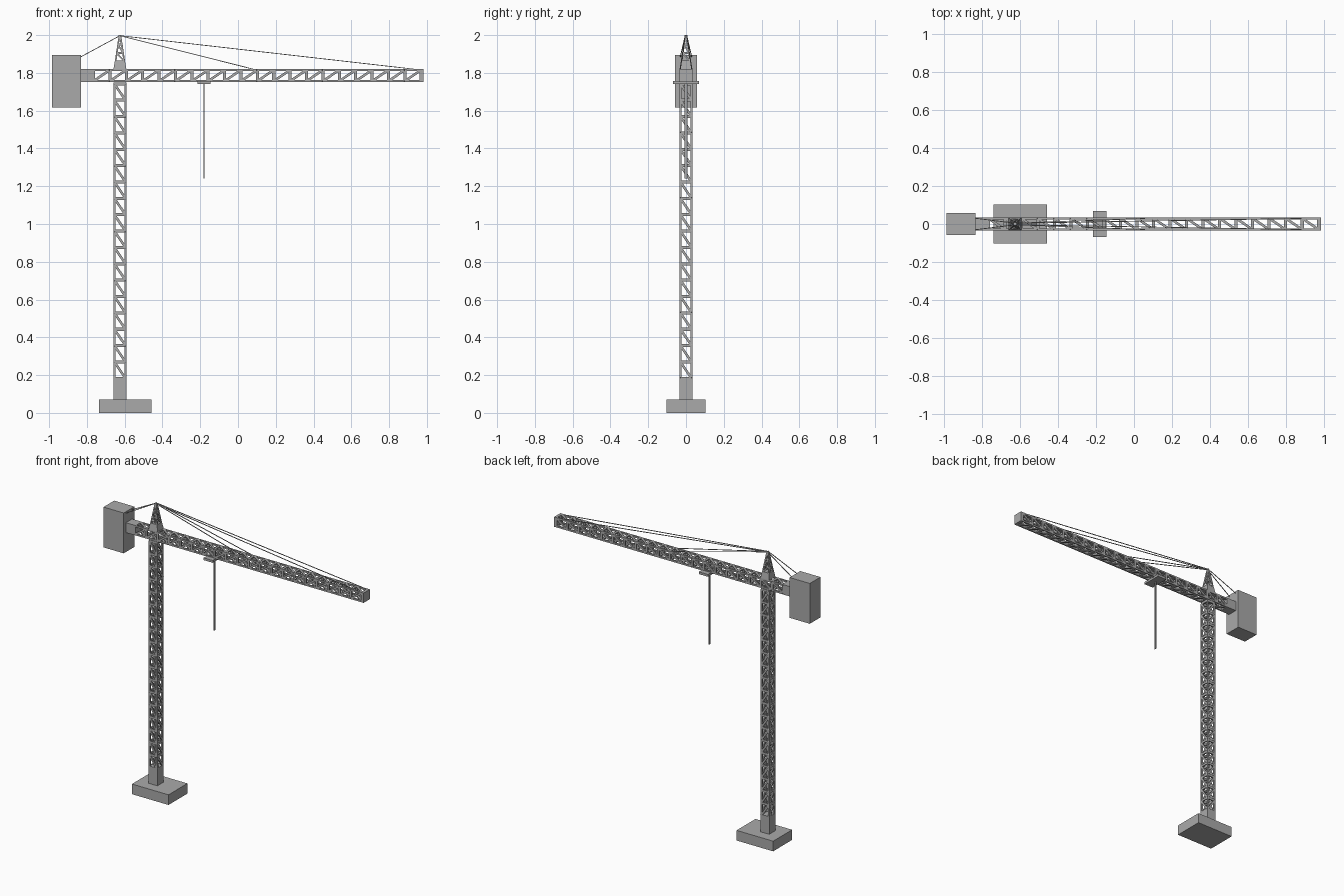
import bpy, bmesh
from mathutils import Vector, Matrix

if "Cube" in bpy.data.objects:
    bpy.data.objects.remove(bpy.data.objects["Cube"])

grey = bpy.data.materials.new("plain_grey")
grey.diffuse_color = (0.4, 0.4, 0.4, 1)
grey.use_nodes = True
grey.node_tree.nodes["Principled BSDF"].inputs["Base Color"].default_value = grey.diffuse_color
TX = -0.625          # tower axis
H = 0.034            # half width of tower and jib


def finish(bm, name):
    bmesh.ops.recalc_face_normals(bm, faces=bm.faces)
    me = bpy.data.meshes.new(name)
    bm.to_mesh(me)
    bm.free()
    me.materials.append(grey)
    ob = bpy.data.objects.new(name, me)
    bpy.context.collection.objects.link(ob)


def add_box(bm, x0, x1, y0, y1, z0, z1):
    m = Matrix.Translation(((x0 + x1) / 2, (y0 + y1) / 2, (z0 + z1) / 2))
    bmesh.ops.create_cube(bm, size=1, matrix=m @ Matrix.Diagonal((x1 - x0, y1 - y0, z1 - z0, 1)))


def box(name, *dims):
    bm = bmesh.new()
    add_box(bm, *dims)
    finish(bm, name)


def bar(bm, p, q, normal, wide, thick):
    """Flat bar from p to q, thin along the given face normal."""
    p, q = Vector(p), Vector(q)
    d = q - p
    side = d.cross(Vector(normal)).normalized()
    n = side.cross(d).normalized()
    m = Matrix((side * wide, n * thick, d)).transposed().to_4x4()
    m.translation = (p + q) / 2
    bmesh.ops.create_cube(bm, size=1, matrix=m)


def lattice(name, place, s0, s1, cells, h0, h1, chord=0.011, rung=0.016, diag=0.013):
    """Square truss along s; place(u, v, s) maps to model space."""
    bm = bmesh.new()
    t = chord * 0.8
    half = lambda s: h0 + (h1 - h0) * (s - s0) / (s1 - s0)
    o = place(0, 0, 0)
    nu, nv = place(1, 0, 0) - o, place(0, 1, 0) - o
    a, b = half(s0) - chord / 2, half(s1) - chord / 2
    for i in (-1, 1):
        for j in (-1, 1):
            bar(bm, place(i * a, j * a, s0), place(i * b, j * b, s1), nu, chord, chord)
    step = (s1 - s0) / cells
    for k in range(cells + 1):
        s = s0 + k * step
        e = half(s) - t / 2
        for f in (-1, 1):
            bar(bm, place(-e, f * e, s), place(e, f * e, s), nv, rung, t)
            bar(bm, place(f * e, -e, s), place(f * e, e, s), nu, rung, t)
            if k < cells:
                g = half(s + step) - t / 2
                bar(bm, place(e, f * e, s), place(-g, f * g, s + step), nv, diag, t)
                bar(bm, place(f * e, e, s), place(f * g, -g, s + step), nu, diag, t)
    finish(bm, name)


# base and tower
box("base_slab", -0.737, -0.458, -0.103, 0.103, 0, 0.07)
box("tower_foot", TX - H, TX + H, -H, H, 0.07, 0.19)
upright = lambda u, v, s: Vector((TX + u, v, s))
lattice("tower_lattice", upright, 0.183, 1.742, 18, H, H)

# jib with solid tail and end plate
lattice("jib_lattice", lambda u, v, s: Vector((s, u, 1.786 - v)), -0.765, 0.97, 20, H, H)
box("jib_tail", -0.832, -0.757, -H, H, 1.752, 1.82)
box("jib_end", 0.966, 0.982, -H, H, 1.752, 1.82)
box("counterweight", -0.985, -0.831, -0.058, 0.058, 1.618, 1.896)

# tapered peak on a solid collar
bm = bmesh.new()
bmesh.ops.create_cone(bm, cap_ends=True, segments=4, radius1=H * 2 ** 0.5, radius2=0.027 * 2 ** 0.5,
                      depth=0.042, matrix=Matrix.Translation((TX, 0, 1.841)) @ Matrix.Rotation(0.785398, 4, 'Z'))
finish(bm, "peak_collar")
lattice("peak_lattice", upright, 1.86, 1.995, 3, 0.027, 0.007, 0.008, 0.01, 0.008)

# stay cables in mirrored pairs
bm = bmesh.new()
for side in (-1, 1):
    for x, z in ((0.08, 1.82), (0.93, 1.82), (-0.832, 1.885)):
        bar(bm, (TX, side * 0.004, 1.997), (x, side * 0.03, z), (0, 1, 0), 0.004, 0.004)
finish(bm, "stay_cables")

# trolley and hoist cable
box("trolley", -0.215, -0.145, -0.068, 0.068, 1.74, 1.756)
box("hoist_cable", -0.183, -0.177, -0.007, 0.007, 1.24, 1.745)
